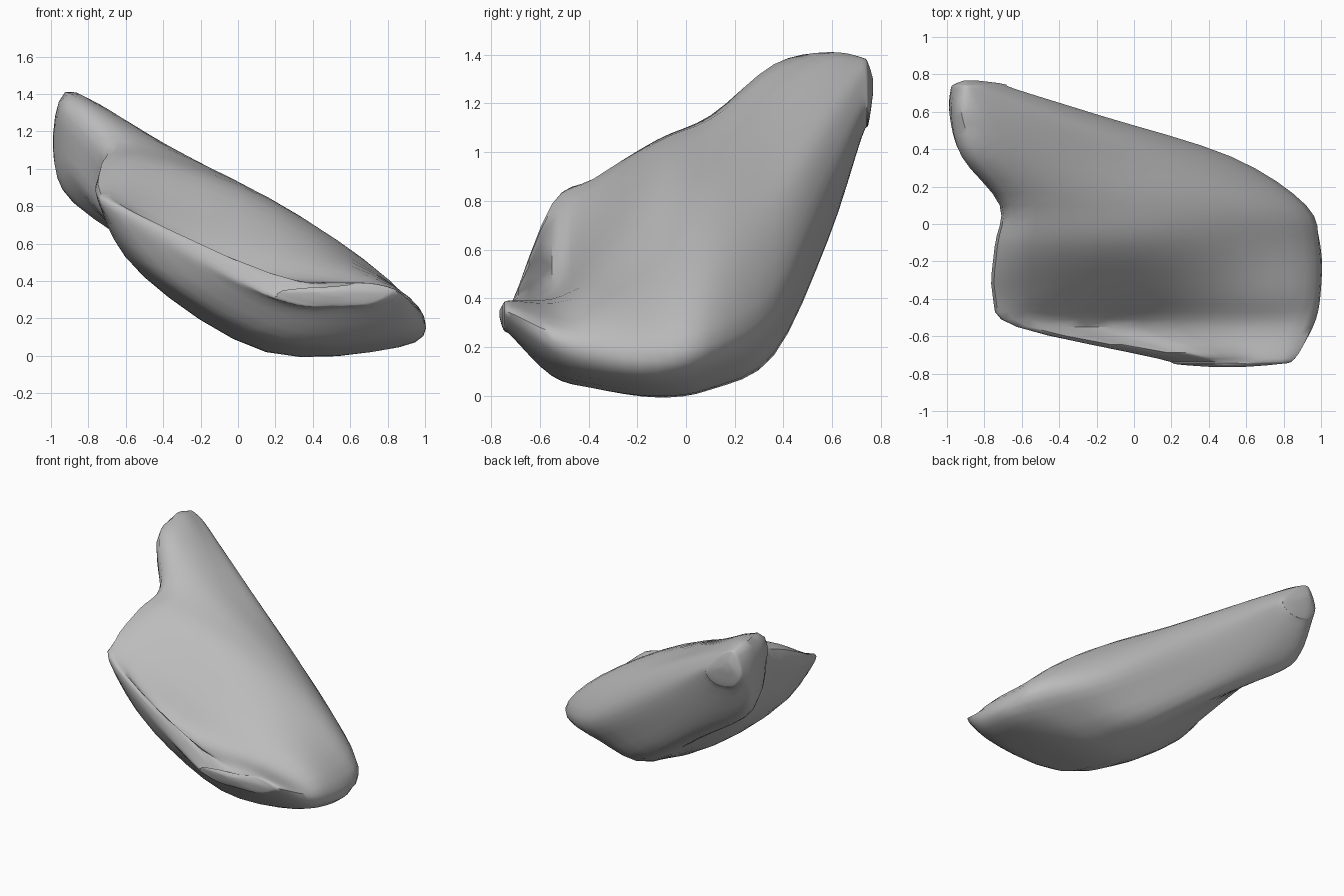
import bpy
import bmesh
from mathutils import Vector

cube = bpy.data.objects.get("Cube")
if cube:
    bpy.data.objects.remove(cube)

SUBSTEPS = 4

# Cross-sections from front to back: depth, then (x, z) points running
# left rim, top left, top middle, top right, right rim, then back underneath
SECTIONS = [
    (-.72, [(.13, .34), (.3, .37), (.5, .38), (.7, .39),
            (.86, .34), (.72, .26), (.5, .25), (.3, .27)]),
    (-.55, [(-.6, .71), (-.56, .77), (-.12, .46), (.6, .38),
            (.95, .26), (.8, .12), (.25, .1), (-.3, .38)]),
    (-.38, [(-.72, .76), (-.68, .89), (0, .62), (.72, .42),
            (.99, .22), (.85, .07), (.15, .06), (-.5, .45)]),
    (-.12, [(-.71, .8), (-.67, 1.05), (0, .87), (.72, .46),
            (.99, .19), (.85, .045), (.15, .02), (-.5, .42)]),
    (.1, [(-.68, .85), (-.65, 1.15), (0, .93), (.62, .55),
          (.92, .21), (.68, .08), (.15, .05), (-.48, .45)]),
    (.36, [(-.91, 1.13), (-.84, 1.36), (-.25, 1.05), (.2, .75),
           (.52, .37), (.36, .24), (0, .2), (-.76, .78)]),
    (.58, [(-.985, 1.09), (-.92, 1.41), (-.62, 1.26), (-.36, 1.07),
           (-.18, .82), (-.28, .68), (-.5, .64), (-.89, .83)]),
    (.72, [(-.98, 1.22), (-.92, 1.38), (-.83, 1.36), (-.73, 1.28),
           (-.63, 1.15), (-.7, 1.07), (-.82, 1.06), (-.92, 1.1)]),
]


def spline(a, b, c, d, t):
    """Smooth curve from b to c, steered by the neighbours a and d."""
    return (b * 2 + (c - a) * t + (a * 2 - b * 5 + c * 4 - d) * t ** 2
            + (b * 3 - a - c * 3 + d) * t ** 3) / 2


def smooth_path(points, closed):
    """Refine a list of points into a smooth path through them."""
    n = len(points)

    def pick(i):
        return points[i % n] if closed else points[min(max(i, 0), n - 1)]

    path = []
    for i in range(n if closed else n - 1):
        for s in range(SUBSTEPS):
            path.append(spline(pick(i - 1), pick(i), pick(i + 1), pick(i + 2), s / SUBSTEPS))
    if not closed:
        path.append(points[-1])
    return path


def shrunk(ring, tip, spread, advance):
    """Smaller copy of an end ring, moved towards the tip to round it off."""
    result = []
    for p in ring:
        q = tip.lerp(p, spread)
        q.y = p.y + (tip.y - p.y) * advance
        result.append(q)
    return result


def material(name, colour):
    mat = bpy.data.materials.new(name)
    mat.use_nodes = True
    mat.diffuse_color = colour
    bsdf = mat.node_tree.nodes["Principled BSDF"]
    bsdf.inputs["Base Color"].default_value = colour
    return mat


# Rings around the body, with rounded ends
body = [smooth_path([Vector((x, y, z)) for x, z in pts], True) for y, pts in SECTIONS]
front, back = body[0], body[-1]
nose, tail = Vector((.5, -.765, .34)), Vector((-.89, .767, 1.28))
rings = ([shrunk(front, nose, .2, 1), shrunk(front, nose, .75, .65)] + body
         + [shrunk(back, tail, .75, .6), shrunk(back, tail, .2, 1)])

# Smooth strips running front to back, skinned into one surface
strips = [smooth_path(list(line), False) for line in zip(*rings)]
bm = bmesh.new()
grid = [[bm.verts.new(p) for p in strip] for strip in strips]
for i, strip in enumerate(grid):
    following = grid[(i + 1) % len(grid)]
    for j in range(len(strip) - 1):
        bm.faces.new((strip[j], strip[j + 1], following[j + 1], following[j]))
bm.faces.new([strip[0] for strip in grid])
bm.faces.new([strip[-1] for strip in grid])
bmesh.ops.recalc_face_normals(bm, faces=bm.faces)

mesh = bpy.data.meshes.new("smooth_stone")
bm.to_mesh(mesh)
bm.free()
mesh.materials.append(material("plain grey", (.5, .5, .5, 1)))
stone = bpy.data.objects.new("smooth_stone", mesh)
bpy.context.collection.objects.link(stone)

# Soft shading
bpy.context.view_layer.objects.active = stone
stone.select_set(True)
bpy.ops.object.shade_smooth_by_angle(angle=.9)
